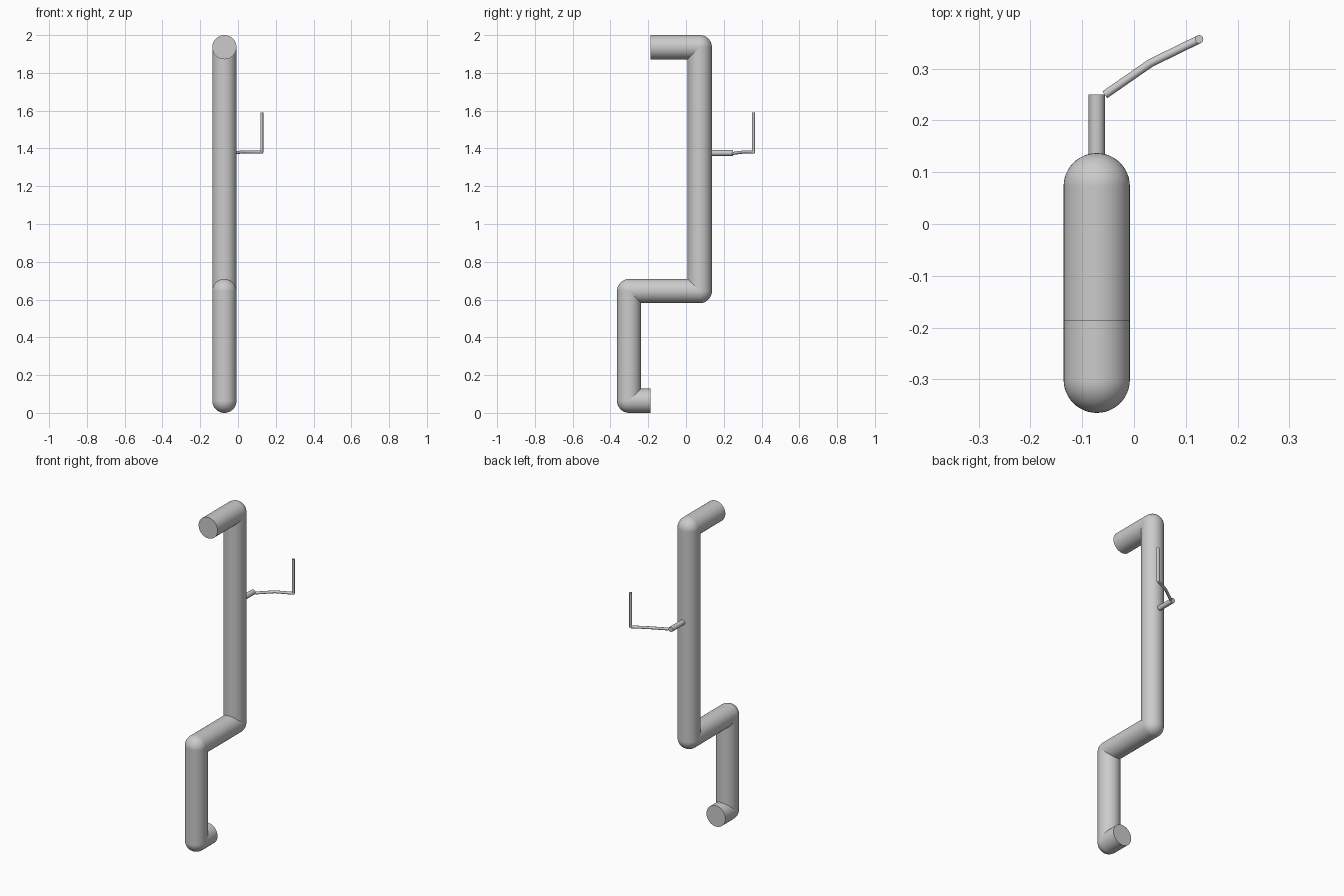
import bpy
from mathutils import Vector

cube = bpy.data.objects.get("Cube")
if cube:
    bpy.data.objects.remove(cube, do_unlink=True)

grey = bpy.data.materials.new("grey_metal")
grey.use_nodes = True
COLOR = (0.6, 0.6, 0.6, 1)
grey.diffuse_color = COLOR
grey.node_tree.nodes["Principled BSDF"].inputs["Base Color"].default_value = COLOR


def finish(name):
    obj = bpy.context.object
    obj.name = name
    obj.data.materials.append(grey)
    bpy.ops.object.shade_smooth_by_angle()
    return obj


def rod(name, start, end, radius, sides):
    """Flat-ended cylinder between two points."""
    a, b = Vector(start), Vector(end)
    bpy.ops.mesh.primitive_cylinder_add(vertices=sides, radius=radius,
                                        depth=(b - a).length, location=(a + b) / 2)
    bpy.context.object.rotation_euler = (b - a).to_track_quat("Z", "Y").to_euler()
    return finish(name)


def ball(name, centre, radius, sides):
    bpy.ops.mesh.primitive_uv_sphere_add(segments=sides, ring_count=sides // 2,
                                         radius=radius, location=centre)
    return finish(name)


def jointed_path(names, points, radius, sides):
    """Straight rods along a path, with a ball at every inner corner."""
    for name, a, b in zip(names, points, points[1:]):
        rod(name, a, b, radius, sides)
    for name, p in zip(names[1:], points[1:-1]):
        ball(name + "_elbow", p, radius, sides)


# Main pipe, bent in the y-z plane
X, R = -0.072, 0.064
FRONT, BACK, END = -0.301, 0.073, -0.187
TOP, MIDDLE, BOTTOM = 2 - R, 0.645, R
jointed_path(
    ["top_pipe", "upper_pipe", "middle_pipe", "lower_pipe", "bottom_pipe"],
    [(X, END, TOP), (X, BACK, TOP), (X, BACK, MIDDLE),
     (X, FRONT, MIDDLE), (X, FRONT, BOTTOM), (X, END, BOTTOM)],
    R, 48)

# Short stub behind the upper pipe
rod("stub", (X, BACK, 1.376), (X, 0.25, 1.376), 0.0155, 24)

# Thin bent arm with an upright tip
jointed_path(
    ["inner_arm", "outer_arm", "upright_tip"],
    [(-0.056, 0.25, 1.374), (0.032, 0.311, 1.382),
     (0.126, 0.357, 1.38), (0.126, 0.357, 1.59)],
    0.008, 16)
